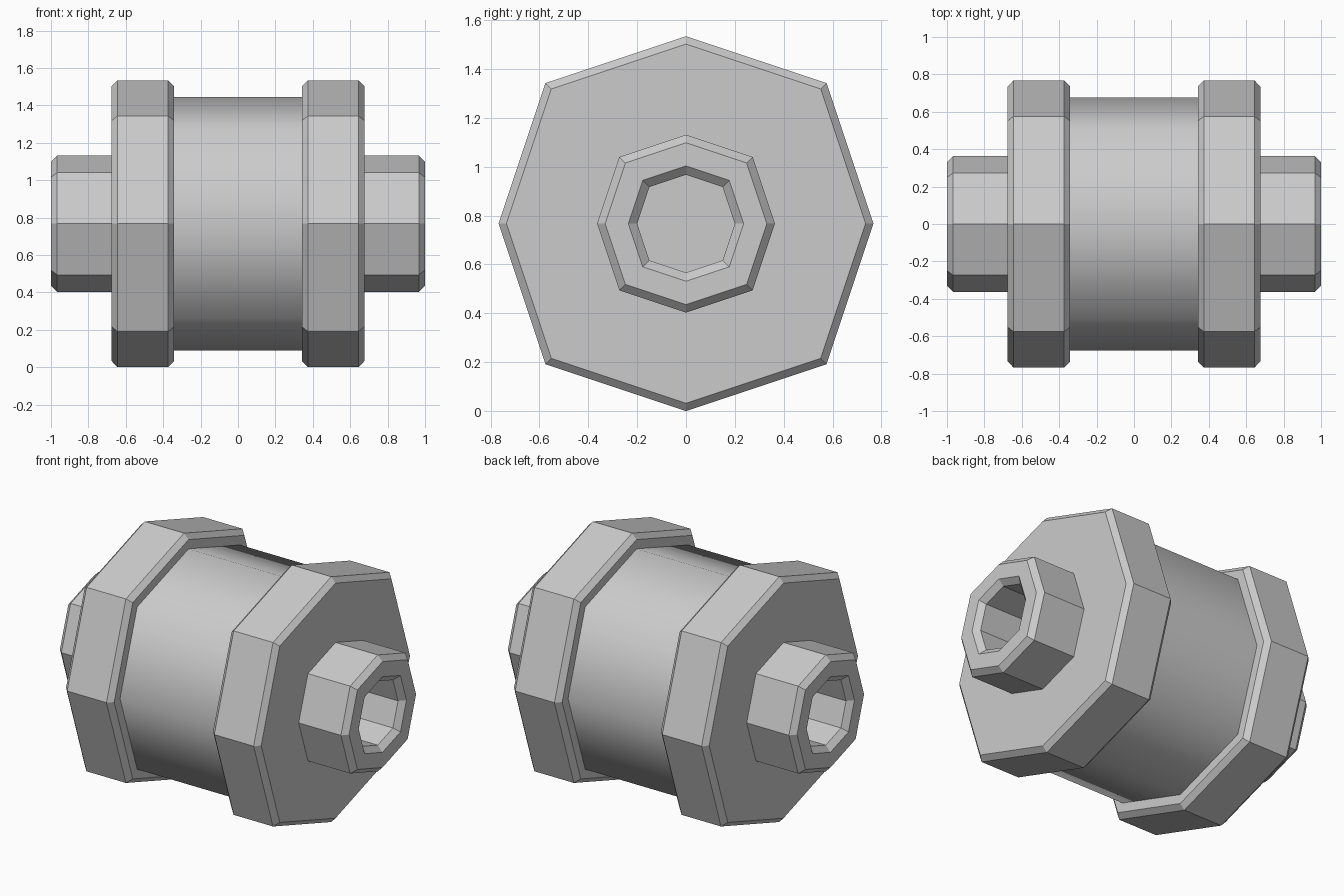
import bpy
import bmesh

if "Cube" in bpy.data.objects:
    bpy.data.objects.remove(bpy.data.objects["Cube"])

CENTRE_Z = 0.767
# Slightly squared octagon: on-axis points at radius 1, diagonal points at 0.75, 0.75
D = 0.75
OCTAGON = [(1, 0), (D, D), (0, 1), (-D, D), (-1, 0), (-D, -D), (0, -1), (D, -D)]


def loft(name, profile, side=1, caps=True, smooth=False):
    """Sweep an (x, radius) profile through octagonal rings along the x axis."""
    bm = bmesh.new()
    rings = [[bm.verts.new((side * x, r * y, CENTRE_Z + r * z)) for y, z in OCTAGON]
             for x, r in profile]
    for a, b in zip(rings, rings[1:]):
        for i in range(8):
            j = (i + 1) % 8
            bm.faces.new((a[i], a[j], b[j], b[i])).smooth = smooth
    if caps:
        bm.faces.new(rings[0])
        bm.faces.new(rings[-1])
    else:
        # Join the last ring to the first so the part is a closed tube
        for i in range(8):
            j = (i + 1) % 8
            bm.faces.new((rings[-1][i], rings[-1][j], rings[0][j], rings[0][i]))
    bmesh.ops.recalc_face_normals(bm, faces=bm.faces)
    mesh = bpy.data.meshes.new(name)
    bm.to_mesh(mesh)
    bm.free()
    obj = bpy.data.objects.new(name, mesh)
    bpy.context.collection.objects.link(obj)
    return obj


# Smooth-shaded central drum
loft("drum", [(-0.36, 0.677), (0.36, 0.677)], smooth=True)

for label, side in (("left", -1), ("right", 1)):
    # Chamfered end flange
    loft(label + "_flange",
         [(0.342, 0.735), (0.373, 0.767), (0.645, 0.767), (0.675, 0.735)], side)
    # Hollow hub with chamfered outer and inner rims; the flange forms its floor
    loft(label + "_hub",
         [(0.665, 0.364), (0.967, 0.364), (1.0, 0.331),
          (1.0, 0.236), (0.967, 0.2), (0.665, 0.2)], side, caps=False)
